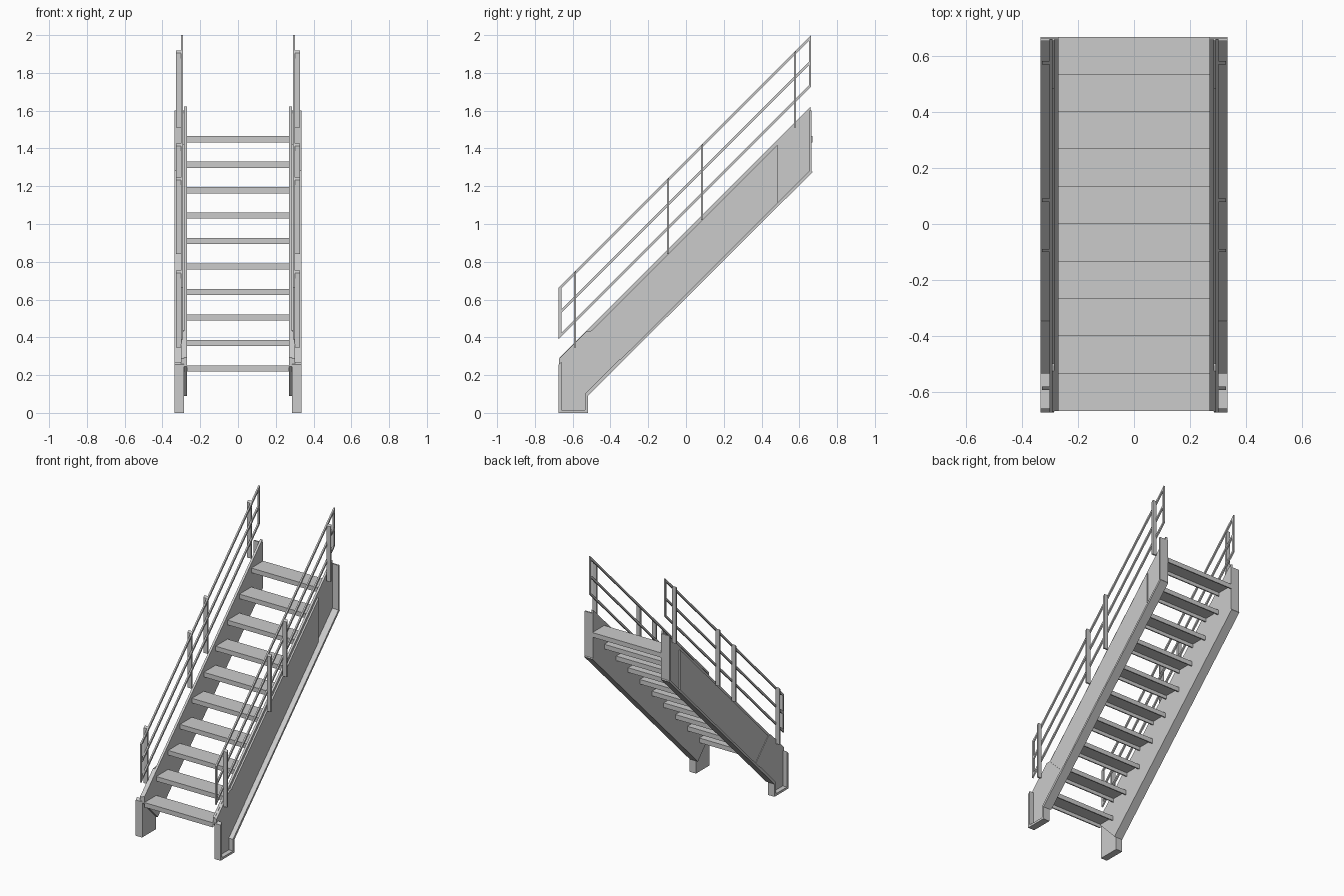
import bpy, bmesh

if "Cube" in bpy.data.objects:
    bpy.data.objects.remove(bpy.data.objects["Cube"])


def prism(name, pts, x0, x1, mirror=True):
    """Extrude a (y, z) profile from x0 to x1, mirrored to the other side."""
    bm = bmesh.new()
    face = bm.faces.new([bm.verts.new((x0, y, z)) for y, z in pts])
    ext = bmesh.ops.extrude_face_region(bm, geom=[face])
    verts = [v for v in ext["geom"] if isinstance(v, bmesh.types.BMVert)]
    bmesh.ops.translate(bm, vec=(x1 - x0, 0, 0), verts=verts)
    bmesh.ops.recalc_face_normals(bm, faces=bm.faces)
    me = bpy.data.meshes.new(name)
    bm.to_mesh(me)
    bm.free()
    ob = bpy.data.objects.new(name, me)
    bpy.context.collection.objects.link(ob)
    if mirror:
        ob.modifiers.new("mirror", "MIRROR").use_axis[0] = True
    return ob


def rect(y0, y1, z0, z1):
    return [(y0, z0), (y1, z0), (y1, z1), (y0, z1)]


def slope(y0, y1, low, high):
    """45 degree band between z = y + low and z = y + high, plumb ends."""
    return [(y0, y0 + low), (y1, y1 + low), (y1, y1 + high), (y0, y0 + high)]


# stringers: inner web, outer plate, bottom flange and upper end flange
prism("stringer_web", [(-0.67, 0.245), (-0.52, 0.09), (0.66, 1.27),
                       (0.66, 1.622), (-0.67, 0.292)], 0.27, 0.286)
prism("stringer_outer_plate", [(-0.345, 0.28), (0.485, 1.11), (0.485, 1.42),
                               (-0.5, 0.435)], 0.285, 0.298)
prism("stringer_bottom_flange", [(-0.52, 0.09), (0.67, 1.275),
                                 (0.66, 1.287), (-0.53, 0.1)], 0.27, 0.335)
prism("stringer_end_flange", rect(0.655, 0.665, 1.275, 1.6), 0.27, 0.335)

# feet: side plate with a rim bent outward round its edge
prism("foot_plate", [(-0.672, 0), (-0.52, 0), (-0.52, 0.09), (-0.337, 0.273),
                     (-0.5, 0.435), (-0.527, 0.433), (-0.672, 0.288)],
      0.285, 0.302)
prism("foot_rim", [(-0.675, 0), (-0.52, 0), (-0.52, 0.09), (-0.34, 0.27),
                   (-0.35, 0.285), (-0.535, 0.1), (-0.535, 0.016),
                   (-0.66, 0.016), (-0.66, 0.27), (-0.675, 0.255)],
      0.286, 0.335)

# treads: folded plates with front and back lips
for i in range(10):
    y, z = -0.67 + 0.134 * i, 0.252 + 0.1348 * i
    d = 0.134
    prism(f"tread_{i + 1}", [(y, z), (y, z - 0.033), (y + 0.008, z - 0.033),
                             (y + 0.008, z - 0.008), (y + d - 0.008, z - 0.008),
                             (y + d - 0.008, z - 0.033), (y + d, z - 0.033),
                             (y + d, z)], -0.27, 0.27, mirror=False)

# handrails: three sloping bars closed by upright end bars
for name, top in (("top_rail", 1.338), ("middle_rail", 1.209),
                  ("bottom_rail", 1.083)):
    prism(name, slope(-0.675, 0.662, top - 0.019, top), 0.291, 0.302)
prism("rail_lower_end", slope(-0.675, -0.66, 1.065, 1.338), 0.291, 0.302)
prism("rail_upper_end", slope(0.65, 0.662, 1.065, 1.338), 0.291, 0.302)

# posts holding the rails
for i, y in enumerate((-0.588, -0.095, 0.085, 0.577)):
    z0 = y + 0.935
    prism(f"rail_post_{i + 1}", [(y - 0.006, z0), (y + 0.006, z0),
                                 (y + 0.006, y + 1.341), (y - 0.006, y + 1.329)],
          0.298, 0.329)
